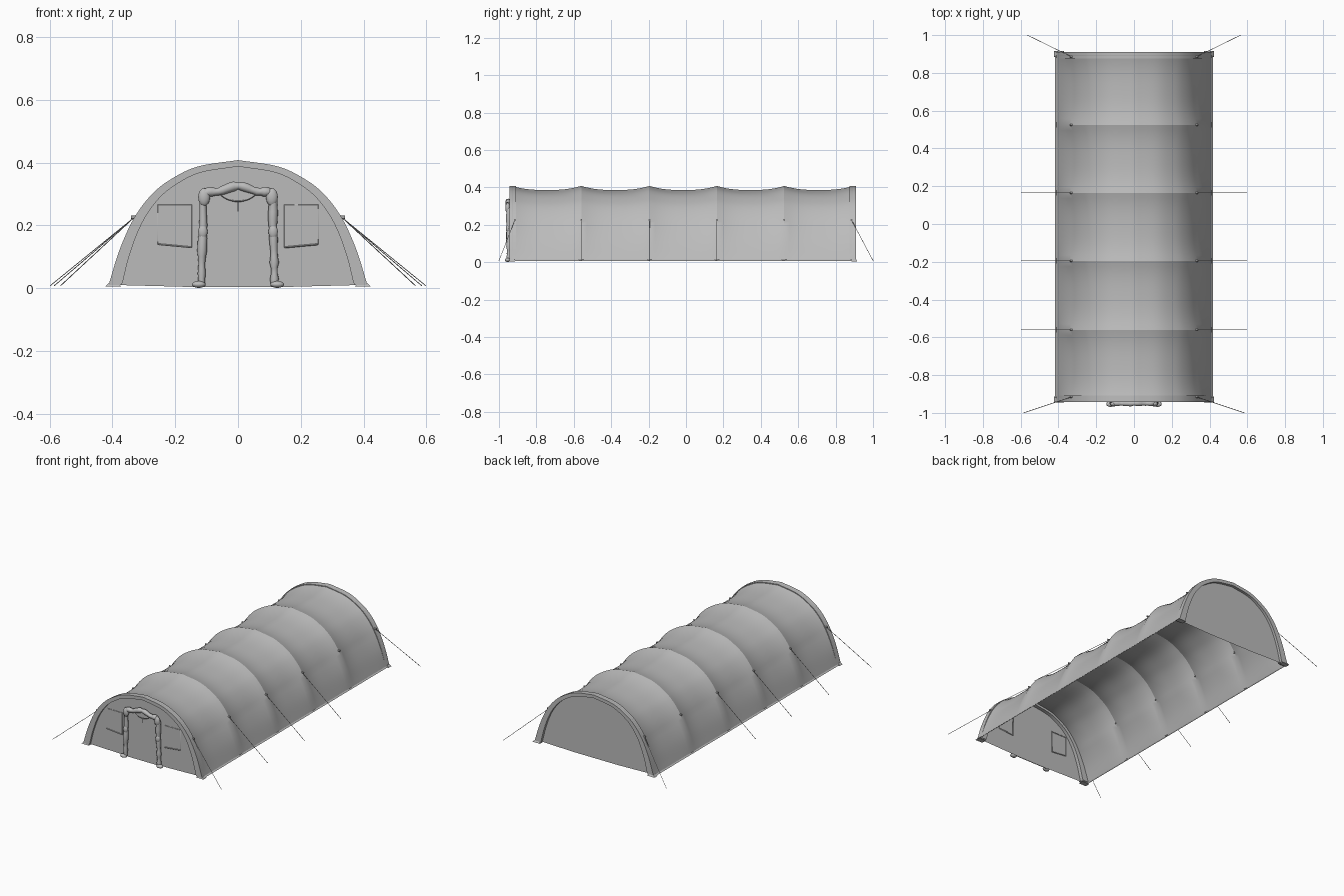
import bpy, bmesh, math, random
from mathutils import Vector

random.seed(4)
cube = bpy.data.objects.get("Cube")
if cube:
    bpy.data.objects.remove(cube, do_unlink=True)

canvas = bpy.data.materials.new("canvas_grey")
canvas.use_nodes = True
GREY = (0.5, 0.5, 0.5, 1)
canvas.diffuse_color = GREY
canvas.node_tree.nodes["Principled BSDF"].inputs["Base Color"].default_value = GREY

RIBS = [-0.93, -0.56, -0.195, 0.165, 0.525, 0.895]
TOP = 0.408


def finish(ob, angle=30):
    ob.data.materials.append(canvas)
    bpy.ops.object.select_all(action='DESELECT')
    ob.select_set(True)
    bpy.context.view_layer.objects.active = ob
    bpy.ops.object.shade_smooth_by_angle(angle=math.radians(angle))
    return ob


def mesh_object(name, bm, angle=30):
    bmesh.ops.recalc_face_normals(bm, faces=bm.faces)
    me = bpy.data.meshes.new(name)
    bm.to_mesh(me)
    bm.free()
    ob = bpy.data.objects.new(name, me)
    bpy.context.collection.objects.link(ob)
    return finish(ob, angle)


def smooth_path(pts, n):
    """Catmull-Rom samples through the given points."""
    p = [Vector(q) for q in pts]
    p = [2 * p[0] - p[1]] + p + [2 * p[-1] - p[-2]]
    out = []
    for a, b, c, d in zip(p, p[1:], p[2:], p[3:]):
        for i in range(n):
            t = i / n
            out.append(0.5 * (2 * b + (c - a) * t + (2 * a - 5 * b + 4 * c - d) * t**2
                              + (3 * b - a - 3 * c + d) * t**3))
    return out + [p[-2]]


def loft(name, rows, closed=False):
    """Skin a list of equally long point rows."""
    bm = bmesh.new()
    grid = [[bm.verts.new(p) for p in row] for row in rows]
    pairs = list(zip(grid, grid[1:])) + ([(grid[-1], grid[0])] if closed else [])
    for a, b in pairs:
        for i in range(len(a) - 1):
            bm.faces.new((a[i], a[i + 1], b[i + 1], b[i]))
    return mesh_object(name, bm)


def tube(name, pts, radius, radii=None, sides=4):
    cu = bpy.data.curves.new(name, 'CURVE')
    cu.dimensions = '3D'
    cu.bevel_depth = radius
    cu.bevel_resolution = sides // 2 - 1
    cu.use_fill_caps = True
    sp = cu.splines.new('POLY')
    sp.points.add(len(pts) - 1)
    for i, p in enumerate(pts):
        sp.points[i].co = (*p, 1)
        sp.points[i].radius = radii[i] if radii else 1
    ob = bpy.data.objects.new(name, cu)
    bpy.context.collection.objects.link(ob)
    bpy.ops.object.select_all(action='DESELECT')
    ob.select_set(True)
    bpy.context.view_layer.objects.active = ob
    bpy.ops.object.convert(target='MESH')
    return finish(bpy.context.object, 60)


def plate(name, outline, y, depth):
    """Upright panel with an (x, z) outline, thickened along y."""
    bm = bmesh.new()
    face = bm.faces.new([bm.verts.new((x, y, z)) for x, z in outline])
    if depth:
        ext = bmesh.ops.extrude_face_region(bm, geom=[face])
        moved = [v for v in ext["geom"] if isinstance(v, bmesh.types.BMVert)]
        bmesh.ops.translate(bm, verts=moved, vec=(0, depth, 0))
    return mesh_object(name, bm)


# Arch section as (x, z), mirrored about the ridge
HALF = [(0.412, 0.01), (0.378, 0.12), (0.333, 0.22), (0.28, 0.293),
        (0.22, 0.343), (0.13, 0.387), (0, TOP)]
right = smooth_path(HALF, 5)
ARCH = right + [Vector((-p.x, p.y)) for p in reversed(right[:-1])]


def arch(y, inset):
    """Arch points at depth y, pushed inward by inset(height)."""
    row = []
    for i, p in enumerate(ARCH):
        t = (ARCH[min(i + 1, len(ARCH) - 1)] - ARCH[max(i - 1, 0)]).normalized()
        q = p + Vector((-t.y, t.x)) * inset(p.y)
        row.append((q.x, y, max(q.y, 0.01)))
    return row


# Roof skin sagging between the ribs
rows = []
STEPS = 12
for a, b in zip(RIBS, RIBS[1:]):
    for k in range(STEPS):
        t = k / STEPS
        dip = 0.022 * (1 - abs(2 * t - 1) ** 2.6)
        rows.append(arch(a + (b - a) * t, lambda z: dip * min(1, z / 0.2)))
rows.append(arch(RIBS[-1], lambda z: 0))
loft("roof_skin", rows)


# Padded end arches and the walls set inside them
def band(z):
    return 0.02 + 0.022 * (1 - z / TOP)


for name, y0, y1, wall_y in (("front", -0.943, -0.908, -0.93), ("back", 0.91, 0.875, 0.893)):
    loft(name + "_end_arch",
         [arch(y1, lambda z: 0.001), arch(y0, lambda z: 0), arch(y0, band), arch(y1, band)],
         closed=True)
    inner = [(x, z) for x, _, z in arch(0, lambda z: band(z) - 0.002)]
    plate(name + "_wall", inner[:-1] + [inner[-1], (-0.15, 0.004), (0.15, 0.004)], wall_y, 0)

# Door panel with a gabled head
plate("door_panel", [(-0.11, 0.004), (0.11, 0.004), (0.11, 0.295), (0.06, 0.312),
                     (0, 0.325), (-0.06, 0.312), (-0.11, 0.295)], -0.936, 0.004)

# Crumpled fabric sleeve around the door
frame = smooth_path([(-0.116, -0.946, 0.012), (-0.115, -0.947, 0.1), (-0.111, -0.947, 0.2),
                     (-0.107, -0.948, 0.297), (-0.06, -0.95, 0.308), (0, -0.95, 0.326),
                     (0.06, -0.95, 0.308), (0.107, -0.948, 0.297), (0.111, -0.947, 0.2),
                     (0.115, -0.947, 0.1), (0.116, -0.946, 0.012)], 5)
tube("door_sleeve", frame, 0.013, [random.uniform(0.8, 1.25) for _ in frame], 8)

# Gathered curtain under the door head, with its tie
roll = smooth_path([(-0.06, -0.942, 0.302), (-0.035, -0.944, 0.285), (0, -0.945, 0.277),
                    (0.035, -0.944, 0.285), (0.06, -0.942, 0.302)], 4)
swag = [(p.x, p.z) for p in roll] + [(0.03, 0.318), (0, 0.325), (-0.03, 0.318)]
plate("curtain_swag", swag, -0.947, 0.009)
tube("curtain_hem", roll, 0.003)
tube("curtain_tie", [(0, -0.945, 0.278), (0, -0.945, 0.245)], 0.0015)

for s, side in ((1, "left"), (-1, "right")):
    # Sleeve bunches beside the door
    for k, (x, z, r) in enumerate(((0.125, 0.012, 0.022), (0.108, 0.29, 0.019), (0.112, 0.18, 0.015))):
        bpy.ops.mesh.primitive_uv_sphere_add(segments=12, ring_count=8, radius=r,
                                             location=(s * x, -0.953, z))
        ob = bpy.context.object
        ob.name = f"{side}_sleeve_bunch_{k + 1}"
        ob.scale = (1, 0.7, 0.5 if k == 0 else 1.5)
        finish(ob, 60)

    # Window flap outside, framed panel inside
    window = [(s * x, z) for x, z in ((0.148, 0.13), (0.255, 0.14), (0.255, 0.265), (0.148, 0.265))]
    plate(side + "_window_flap", window, -0.934, 0.003)
    corners = [(x, -0.928, z) for x, z in window]
    tube(side + "_window_frame", corners + corners[:1], 0.003)
    tube(side + "_flap_roll", [(x, -0.934, z) for x, z in window[:2]], 0.003)

    # Ground skirt along the side
    loft(side + "_ground_skirt", [[(s * 0.41, y, 0.014), (s * 0.418, y, 0.008)] for y in (-0.94, 0.91)])

    # Flared corner feet
    for end, y in (("front", -0.93), ("back", 0.9)):
        bm = bmesh.new()
        bmesh.ops.create_cube(bm, size=1)
        for v in bm.verts:
            flare = 0.026 if v.co.z < 0 else 0.014
            v.co = (s * 0.397 + v.co.x * 2 * flare, y + v.co.y * flare * 1.2, 0.011 + v.co.z * 0.012)
        mesh_object(f"{side}_{end}_foot", bm)

    # Guy ropes and their loops
    guys = [(-0.915, -1.0, 0.585), (0.885, 1.0, 0.565)] + [(y, y, 0.598) for y in RIBS[1:4]]
    for k, (y, ground_y, x) in enumerate(guys):
        tube(f"{side}_guy_rope_{k + 1}", [(s * 0.33, y, 0.226), (s * x, ground_y, 0.008)], 0.0014)
    for k, y in enumerate([-0.915] + RIBS[1:5] + [0.885]):
        tube(f"{side}_rope_loop_{k + 1}", [(s * 0.324, y, 0.226), (s * 0.34, y, 0.226)], 0.005, sides=6)
